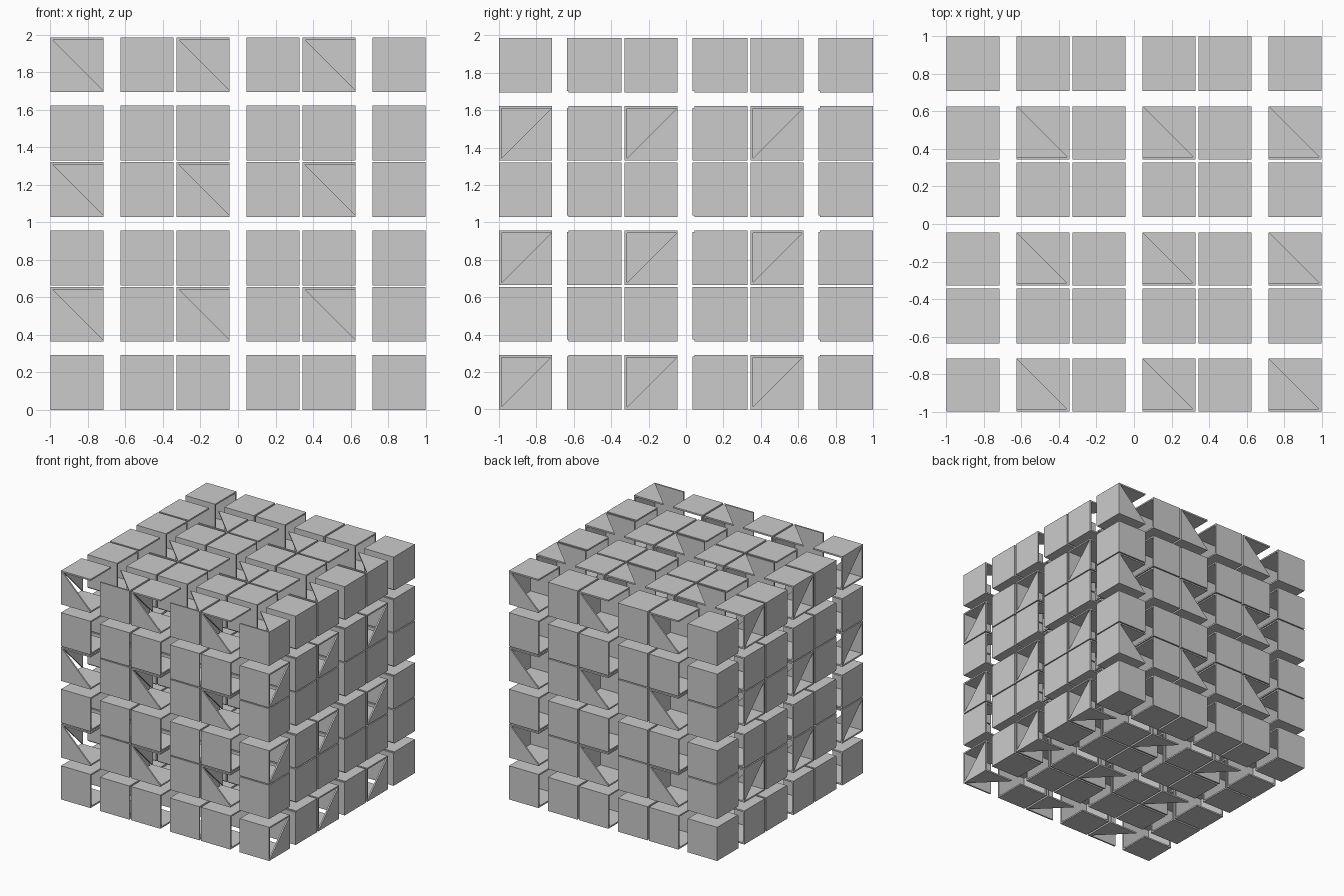
import bpy
import bmesh
from itertools import product
from mathutils import Vector

if "Cube" in bpy.data.objects:
    bpy.data.objects.remove(bpy.data.objects["Cube"], do_unlink=True)

HALF = 0.328      # half the width of one repeating cell
SIDE = 0.283      # width of a square plate
THICK = 0.013     # plate thickness
LIP = 0.009       # how far an inner plate stands past the outer plates
PITCH = Vector((0.672, 0.672, 0.665))
COUNT = 3
X, Y, Z = 0, 1, 2

# Plates cut to a triangle: (corner signs, plate axis) -> axis along which
# the removed vertex lies on the inner side
CUT = {
    ((-1, -1, 1), Y): X,
    ((-1, -1, 1), X): Z,
    ((1, -1, -1), X): Z,
    ((1, -1, -1), Z): X,
    ((1, -1, 1), Z): X,
    ((1, 1, 1), Y): X,
}


def add_plate(bm, signs, axis, depth=0.0, removed=None):
    """Add one square or triangular plate, at a depth below the cell face."""
    a, b = [i for i in (X, Y, Z) if i != axis]
    outline = [(0, 0), (SIDE, 0), (SIDE, SIDE), (0, SIDE)]
    if removed is not None:
        outline.remove((SIDE, 0) if removed == a else (0, SIDE))
    verts = []
    for u, v in outline:
        p = [0, 0, 0]
        p[a] = signs[a] * (HALF - u)
        p[b] = signs[b] * (HALF - v)
        p[axis] = signs[axis] * (HALF - depth)
        verts.append(bm.verts.new(p))
    face = bm.faces.new(verts)
    inward = Vector((0, 0, 0))
    inward[axis] = -signs[axis] * THICK
    ext = bmesh.ops.extrude_face_region(bm, geom=[face], use_keep_orig=True)
    moved = [g for g in ext["geom"] if isinstance(g, bmesh.types.BMVert)]
    bmesh.ops.translate(bm, verts=moved, vec=inward)


def corner_shell(signs):
    """Plates round one corner of the cell, repeated through the block."""
    bm = bmesh.new()
    for axis in (X, Y, Z):
        add_plate(bm, signs, axis, removed=CUT.get((signs, axis)))
    # Inner plates: level ones everywhere, upright ones in the rear half
    inner_depth = SIDE + LIP - THICK
    add_plate(bm, signs, Z, inner_depth)
    if signs[Y] > 0:
        add_plate(bm, signs, Y, inner_depth)
    bmesh.ops.recalc_face_normals(bm, faces=bm.faces)
    words = (("right", "left"), ("front", "back"), ("lower", "upper"))
    name = "_".join(words[i][signs[i] > 0] for i in (Z, Y, X)) + "_corner_shells"
    mesh = bpy.data.meshes.new(name)
    bm.to_mesh(mesh)
    bm.free()
    obj = bpy.data.objects.new(name, mesh)
    bpy.context.collection.objects.link(obj)
    obj.location = (-PITCH.x, -PITCH.y, HALF)
    for axis in (X, Y, Z):
        arr = obj.modifiers.new("repeat_" + "xyz"[axis], 'ARRAY')
        arr.count = COUNT
        arr.use_relative_offset = False
        arr.use_constant_offset = True
        step = Vector((0, 0, 0))
        step[axis] = PITCH[axis]
        arr.constant_offset_displace = step


# Eight corner shells make up each cell
for corner in product((-1, 1), repeat=3):
    corner_shell(corner)
